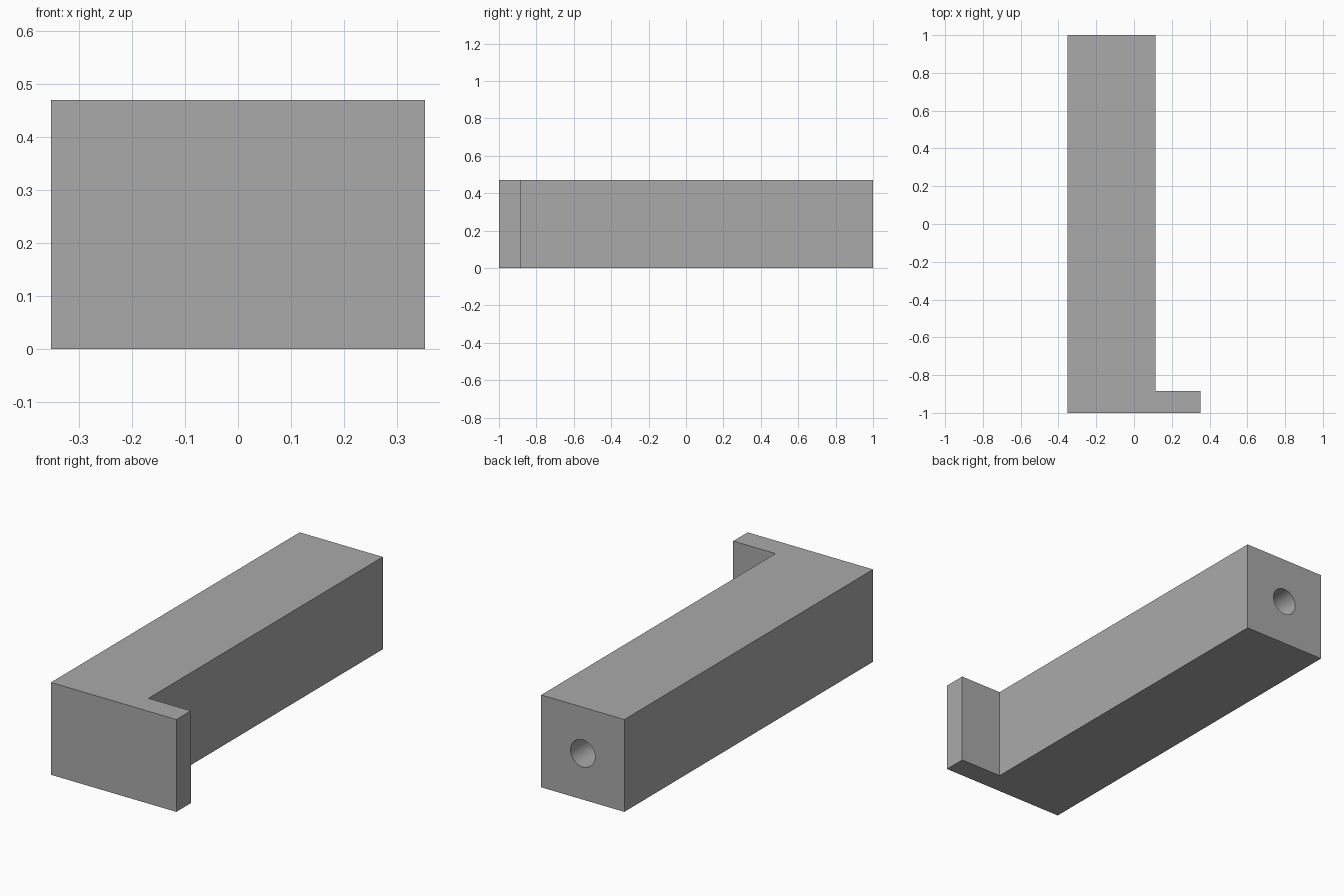
import bpy, bmesh, math

if "Cube" in bpy.data.objects:
    bpy.data.objects.remove(bpy.data.objects["Cube"])

X0, X1, X2 = -0.353, 0.115, 0.353   # bar left, bar right, flange tip
Y0, Y1, Y2 = -1.0, -0.884, 1.0      # front, back of flange, back end
H = 0.47
HOLE_R, HOLE_DEPTH, SIDES = 0.069, 0.5, 48

grey = bpy.data.materials.new("plain grey")
grey.diffuse_color = (0.4, 0.4, 0.4, 1)
grey.use_nodes = True
grey.node_tree.nodes["Principled BSDF"].inputs["Base Color"].default_value = grey.diffuse_color

# L-shaped block: long square bar with a flange at the front
bm = bmesh.new()
outline = [(X0, Y0), (X2, Y0), (X2, Y1), (X1, Y1), (X1, Y2), (X0, Y2)]
base = bm.faces.new([bm.verts.new((x, y, 0)) for x, y in outline])
top = bmesh.ops.extrude_face_region(bm, geom=[base])["geom"]
bmesh.ops.translate(bm, vec=(0, 0, H),
                    verts=[g for g in top if isinstance(g, bmesh.types.BMVert)])
bmesh.ops.recalc_face_normals(bm, faces=bm.faces)
mesh = bpy.data.meshes.new("bar_with_flange")
bm.to_mesh(mesh)
bm.free()
bar = bpy.data.objects.new("bar_with_flange", mesh)
bpy.context.collection.objects.link(bar)
mesh.materials.append(grey)

# Blind round hole in the centre of the back end
bpy.ops.mesh.primitive_cylinder_add(
    vertices=SIDES, radius=HOLE_R, depth=HOLE_DEPTH * 2,
    location=((X0 + X1) / 2, Y2, H / 2), rotation=(math.pi / 2, 0, 0))
cutter = bpy.context.object
cutter.name = "hole_cutter"
cutter.data.materials.append(grey)
cutter.hide_render = True
cutter.hide_set(True)

cut = bar.modifiers.new("hole", "BOOLEAN")
cut.operation = "DIFFERENCE"
cut.solver = "EXACT"
cut.object = cutter

# Smooth hole wall, sharp block edges
bpy.ops.object.select_all(action="DESELECT")
bpy.context.view_layer.objects.active = bar
bar.select_set(True)
bpy.ops.object.modifier_apply(modifier=cut.name)
bpy.data.objects.remove(cutter)
bpy.ops.object.shade_smooth_by_angle(angle=math.radians(30))
